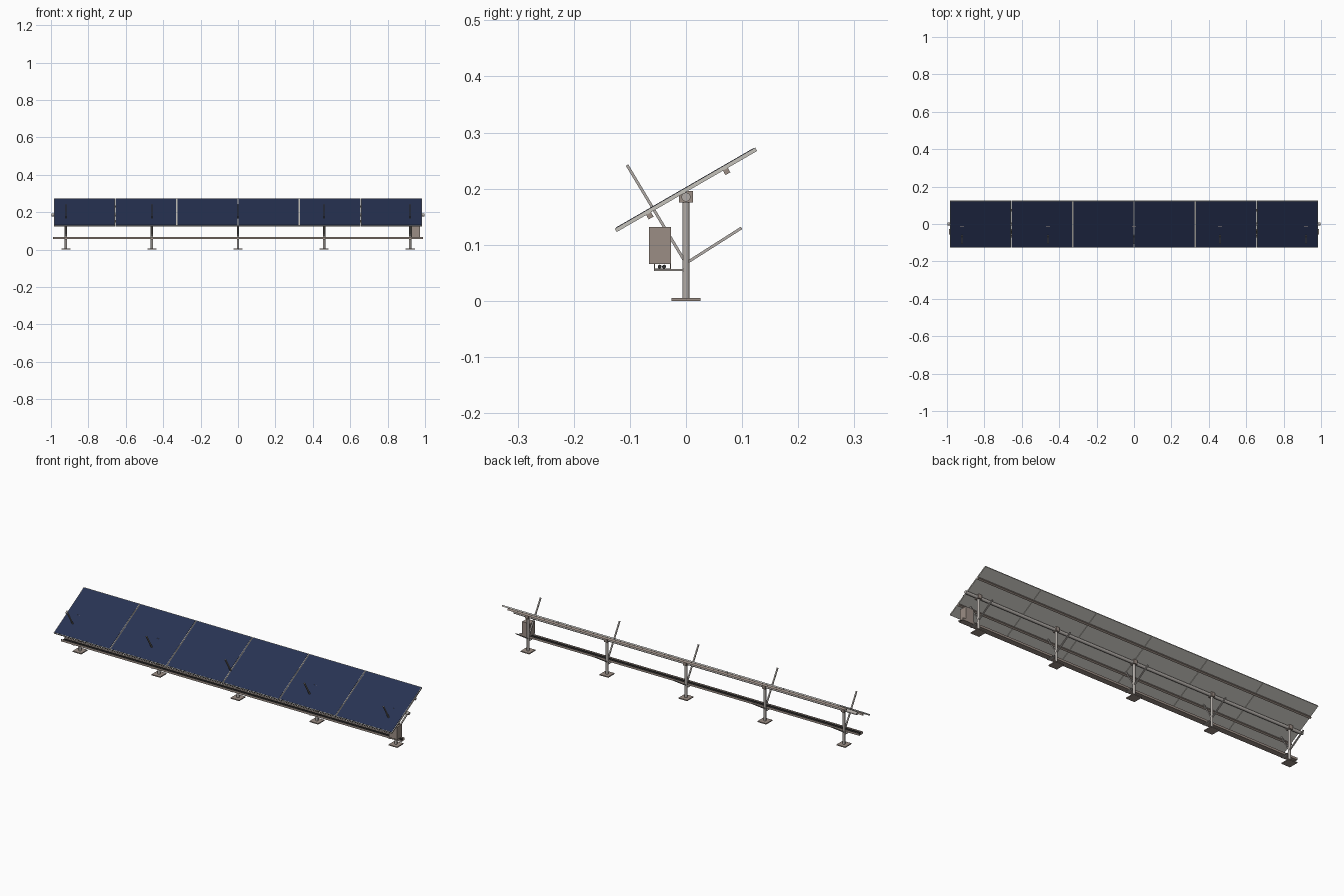
import bpy, math
from mathutils import Matrix, Vector

if "Cube" in bpy.data.objects:
    bpy.data.objects.remove(bpy.data.objects["Cube"])


def mat(name, rgb):
    m = bpy.data.materials.new(name)
    m.diffuse_color = (*rgb, 1)
    m.use_nodes = True
    m.node_tree.nodes["Principled BSDF"].inputs["Base Color"].default_value = m.diffuse_color
    return m


NAVY = mat("cell navy", (0.02, 0.032, 0.085))
FRAME = mat("frame aluminium", (0.56, 0.54, 0.50))
STEEL = mat("galvanised steel", (0.44, 0.41, 0.385))
TAUPE = mat("painted taupe", (0.33, 0.27, 0.235))
BLACK = mat("cable black", (0.03, 0.03, 0.03))
TILT = math.radians(30)
PIVOT = Matrix.Translation((0, 0, 0.198)) @ Matrix.Rotation(TILT, 4, 'X')


def box(name, lo, hi, m, xf=Matrix()):
    x0, y0, z0 = lo
    x1, y1, z1 = hi
    v = [xf @ Vector((x, y, z)) for z in (z0, z1) for x, y in
         ((x0, y0), (x1, y0), (x1, y1), (x0, y1))]
    f = [(3, 2, 1, 0), (4, 5, 6, 7), (0, 1, 5, 4), (1, 2, 6, 5), (2, 3, 7, 6), (3, 0, 4, 7)]
    me = bpy.data.meshes.new(name)
    me.from_pydata(v, [], f)
    me.materials.append(m)
    ob = bpy.data.objects.new(name, me)
    bpy.context.collection.objects.link(ob)
    return ob


def rod(name, a, b, r, m, n=20):
    a, b = Vector(a), Vector(b)
    bpy.ops.mesh.primitive_cylinder_add(vertices=n, radius=r, depth=(b - a).length,
                                        location=(a + b) / 2)
    ob = bpy.context.object
    ob.name = name
    ob.rotation_euler = (b - a).to_track_quat('Z', 'Y').to_euler()
    ob.data.materials.append(m)
    bpy.ops.object.shade_smooth_by_angle(angle=math.radians(40))


def strut(name, x, a, b, w, t):
    # flat bar in the yz plane from a to b
    a, b = Vector((x, *a)), Vector((x, *b))
    d = b - a
    xf = Matrix.Translation(a) @ Matrix.Rotation(math.atan2(d.z, d.y), 4, 'X')
    box(name, (-w / 2, 0, -t / 2), (w / 2, d.length, t / 2), STEEL, xf)


# six tilted panels: frame, cell face, back
P, H = 0.3285, 0.1445
for i in range(6):
    x = (i - 2.5) * P
    hw = P / 2 - 0.001
    box("panel_frame", (x - hw, -H, -0.0035), (x + hw, H, 0.0035), FRAME, PIVOT)
    box("panel_cells", (x - hw + 0.003, -H + 0.003, 0.003),
        (x + hw - 0.003, H - 0.003, 0.0042), NAVY, PIVOT)

# purlins under the panels
for y in (-0.079, 0.079):
    box("purlin", (-0.985, y - 0.005, -0.0125), (0.985, y + 0.005, -0.0035), TAUPE, PIVOT)

# torque tube
rod("torque_tube", (-0.998, 0, 0.185), (0.998, 0, 0.185), 0.008, STEEL)

# posts with base plates, bearings, braces and tray brackets
for x in (-0.92, -0.46, 0, 0.46, 0.92):
    box("base_plate", (x - 0.025, -0.026, 0), (x + 0.025, 0.026, 0.005), TAUPE)
    rod("post", (x, 0, 0.004), (x, 0, 0.18), 0.0065, STEEL)
    box("bearing", (x - 0.01, -0.0125, 0.175), (x + 0.01, 0.0125, 0.196), TAUPE)
    strut("front_brace", x, (0.0, 0.067), (-0.105, 0.242), 0.007, 0.005)
    strut("rear_brace", x, (0.0, 0.067), (0.099, 0.13), 0.007, 0.005)
    box("tray_bracket", (x - 0.006, -0.057, 0.0535), (x + 0.006, 0, 0.0565), STEEL)

# cable tray and cables
box("tray_floor", (-0.99, -0.057, 0.0555), (0.99, -0.027, 0.0575), TAUPE)
for y in (-0.057, -0.0285):
    box("tray_side", (-0.99, y, 0.0555), (0.99, y + 0.0015, 0.067), TAUPE)
for y in (-0.047, -0.039):
    rod("cable", (-0.985, y, 0.061), (0.985, y, 0.061), 0.0035, BLACK, 10)

# inverter cabinet beside the right post
box("inverter_box", (0.927, -0.066, 0.066), (0.973, -0.027, 0.132), TAUPE)
